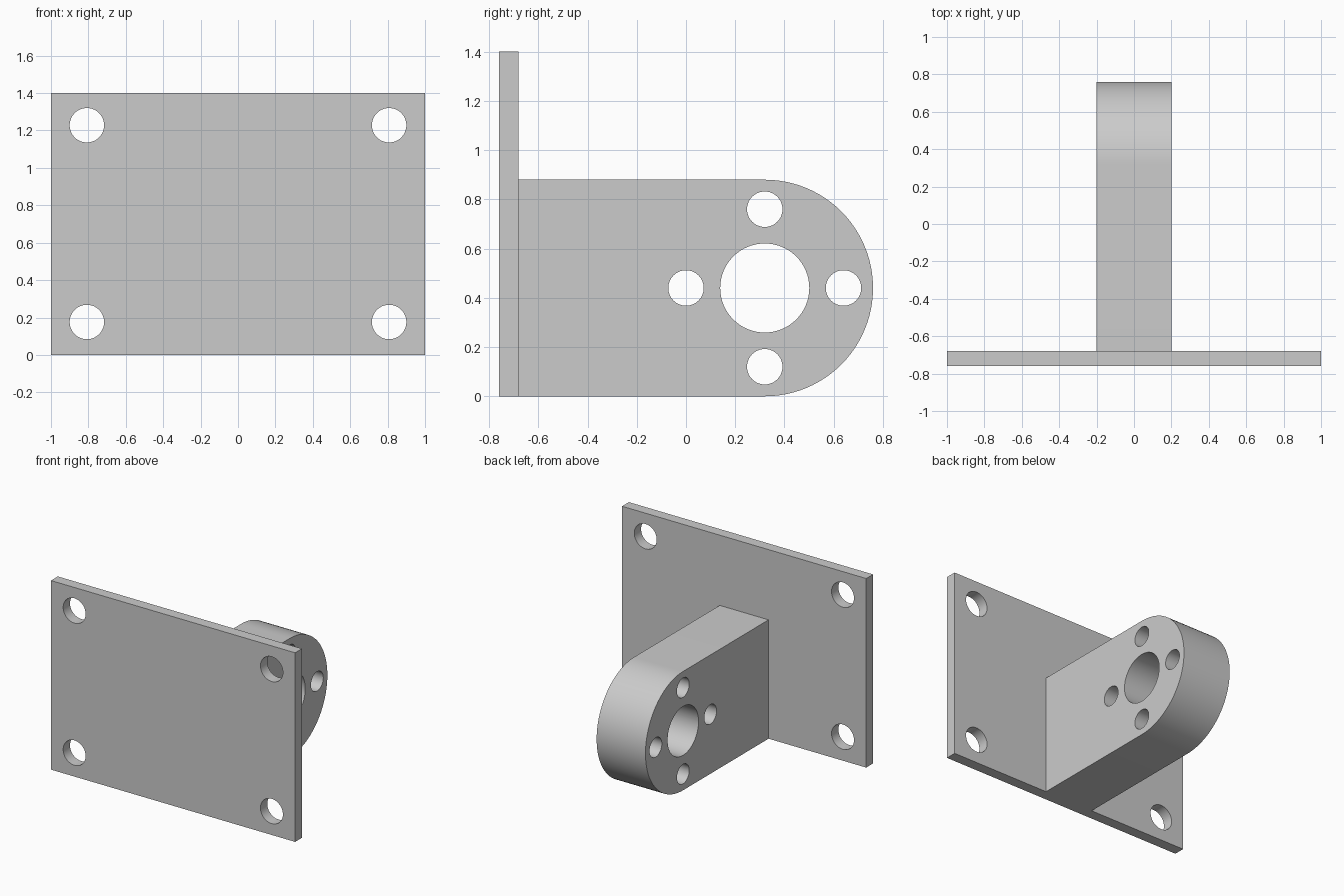
import bpy
import bmesh
from math import sin, cos, pi, radians
from mathutils import Matrix, Vector

old = bpy.data.objects.get("Cube")
if old:
    bpy.data.objects.remove(old, do_unlink=True)

# One plain grey metal
GREY = (0.6, 0.6, 0.6, 1.0)
metal = bpy.data.materials.new("grey metal")
metal.use_nodes = True
metal.diffuse_color = GREY
metal.node_tree.nodes["Principled BSDF"].inputs["Base Color"].default_value = GREY


def add_prism(bm, outline, depth):
    """Extrude a closed list of 3D points along the depth vector."""
    face = bm.faces.new([bm.verts.new(p) for p in outline])
    out = bmesh.ops.extrude_face_region(bm, geom=[face], use_keep_orig=True)
    moved = [v for v in out["geom"] if isinstance(v, bmesh.types.BMVert)]
    bmesh.ops.translate(bm, verts=moved, vec=depth)
    bmesh.ops.recalc_face_normals(bm, faces=bm.faces[:])


def make_object(name, bm):
    mesh = bpy.data.meshes.new(name)
    bm.to_mesh(mesh)
    bm.free()
    mesh.materials.append(metal)
    obj = bpy.data.objects.new(name, mesh)
    bpy.context.collection.objects.link(obj)
    return obj


def drill(obj, holes, axis):
    """Cut round holes, each (centre, radius), through the object along an axis."""
    bm = bmesh.new()
    turn = Matrix.Rotation(pi / 2, 4, axis)
    for centre, radius in holes:
        bmesh.ops.create_cone(bm, cap_ends=True, segments=64, radius1=radius,
                              radius2=radius, depth=1,
                              matrix=Matrix.Translation(centre) @ turn)
    cutter = make_object("hole_cutter", bm)
    cutter.hide_render = True
    mod = obj.modifiers.new("holes", 'BOOLEAN')
    mod.operation = 'DIFFERENCE'
    mod.solver = 'EXACT'
    mod.object = cutter
    bpy.ops.object.select_all(action='DESELECT')
    obj.select_set(True)
    bpy.context.view_layer.objects.active = obj
    bpy.ops.object.modifier_apply(modifier=mod.name)
    bpy.data.objects.remove(cutter, do_unlink=True)
    bpy.ops.object.shade_smooth_by_angle(angle=radians(30))


FRONT, BACK = -0.76, -0.68

# Mounting plate with four corner bolt holes
bm = bmesh.new()
add_prism(bm, [(-1, FRONT, 0), (1, FRONT, 0), (1, FRONT, 1.4), (-1, FRONT, 1.4)],
          Vector((0, BACK - FRONT, 0)))
plate = make_object("mounting_plate", bm)
drill(plate, [((x, BACK, z), 0.092) for x in (-0.808, 0.808) for z in (0.176, 1.228)], 'X')

# Arm with a rounded end, a main bore and a ring of four small holes
R, CY, HALF = 0.44, 0.32, 0.2
outline = [(-HALF, BACK, 2 * R), (-HALF, BACK, 0)]
for i in range(49):
    a = -pi / 2 + pi * i / 48
    outline.append((-HALF, CY + R * cos(a), R + R * sin(a)))
bm = bmesh.new()
add_prism(bm, outline, Vector((2 * HALF, 0, 0)))
arm = make_object("bearing_arm", bm)
ring = [((0, CY + 0.32 * cos(k * pi / 2), R + 0.32 * sin(k * pi / 2)), 0.072)
        for k in range(4)]
drill(arm, [((0, CY, R), 0.181)] + ring, 'Y')
